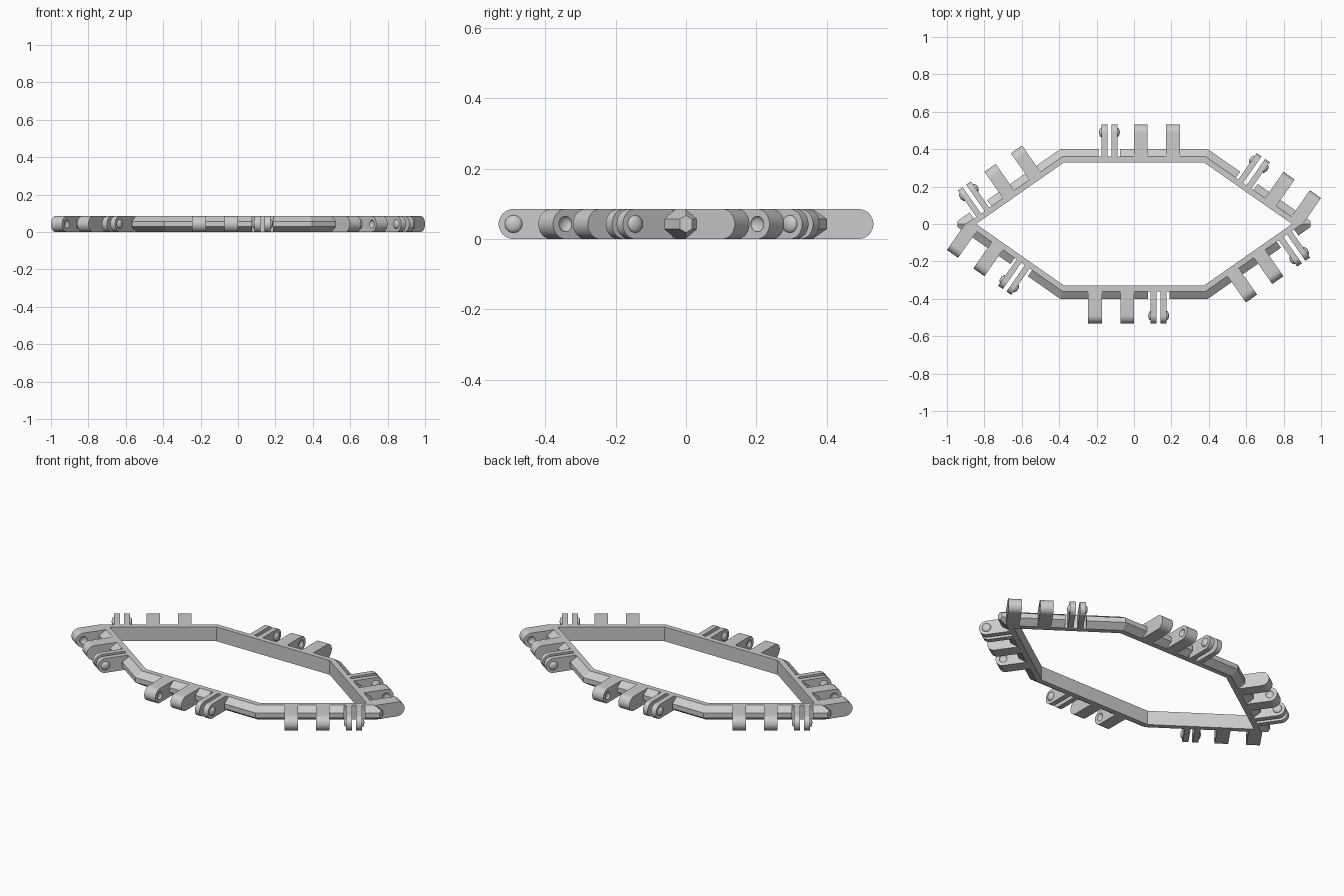
import bpy, bmesh
from math import pi, cos, sin, radians
from mathutils import Vector, Matrix

if "Cube" in bpy.data.objects:
    bpy.data.objects.remove(bpy.data.objects["Cube"], do_unlink=True)

H = 0.085            # overall height
MID = H / 2
REACH = 0.16         # hinge axis distance from the inner wall
LEDGE = 0.03         # width of the flat top of the ring

grey = bpy.data.materials.new("plain grey")
grey.use_nodes = True
grey.diffuse_color = (0.6, 0.6, 0.6, 1)
grey.node_tree.nodes["Principled BSDF"].inputs["Base Color"].default_value = (0.6, 0.6, 0.6, 1)


def make(name, bm, matrix=None):
    bmesh.ops.recalc_face_normals(bm, faces=bm.faces)
    me = bpy.data.meshes.new(name)
    bm.to_mesh(me)
    bm.free()
    me.materials.append(grey)
    ob = bpy.data.objects.new(name, me)
    bpy.context.collection.objects.link(ob)
    if matrix:
        ob.matrix_world = matrix
    return ob


def smooth(ob):
    ob.data.shade_smooth()
    ob.data.set_sharp_from_angle(angle=radians(32))


def cut(ob, bm):
    cutter = make("cutter", bm, ob.matrix_world.copy())
    cutter.hide_render = True
    bpy.context.view_layer.update()
    mod = ob.modifiers.new("cut", 'BOOLEAN')
    mod.operation, mod.solver, mod.object = 'DIFFERENCE', 'EXACT', cutter
    bpy.context.view_layer.objects.active = ob
    bpy.ops.object.modifier_apply(modifier=mod.name)
    bpy.data.objects.remove(cutter, do_unlink=True)


def add_tab(bm, x0, x1):
    """Flat tab with a rounded end, extruded from x0 to x1."""
    base = LEDGE - 0.001
    n = 24
    pts = [(base, 0)] + [(REACH + MID * cos(a), MID + MID * sin(a))
                         for a in (-pi / 2 + pi * i / n for i in range(n + 1))] + [(base, H)]
    face = bm.faces.new([bm.verts.new((x0, y, z)) for y, z in pts])
    new = bmesh.ops.extrude_face_region(bm, geom=[face])["geom"]
    bmesh.ops.translate(bm, vec=(x1 - x0, 0, 0),
                        verts=[v for v in new if isinstance(v, bmesh.types.BMVert)])


def add_dome(bm, x, depth, r):
    m = Matrix.Translation((x, REACH, MID)) @ Matrix.Diagonal((depth, r, r, 1)) @ Matrix.Rotation(pi / 2, 4, 'Y')
    bmesh.ops.create_uvsphere(bm, u_segments=24, v_segments=12, radius=1, matrix=m)


def add_box(bm, x0, x1, y0, y1, matrix):
    m = matrix @ Matrix.Translation(((x0 + x1) / 2, (y0 + y1) / 2, MID)) @ Matrix.Diagonal((x1 - x0, y1 - y0, 3 * H, 1))
    bmesh.ops.create_cube(bm, size=1, matrix=m)


# Hexagonal ring: a bevelled section mitred around the corners
a, b, tip = 0.373, 0.33, 0.845
corners = [Vector(p) for p in ((a, b), (tip, 0), (a, -b), (-a, -b), (-tip, 0), (-a, b))]
section = [(0, 0), (LEDGE, 0), (0.07, 0.028), (0.07, 0.057), (LEDGE, H), (0, H)]


def normal(p, q):
    d = (q - p).normalized()
    return Vector((-d.y, d.x))


bm = bmesh.new()
loops = []
for i, p in enumerate(corners):
    n1, n2 = normal(corners[i - 1], p), normal(p, corners[(i + 1) % 6])
    miter = (n1 + n2) / (1 + n1.dot(n2))
    loops.append([bm.verts.new((*(p + miter * u), z)) for u, z in section])
for i in range(6):
    l, m = loops[i], loops[(i + 1) % 6]
    for j in range(6):
        k = (j + 1) % 6
        bm.faces.new((l[j], l[k], m[k], m[j]))
# Blunt the two pointed ends
for s in (1, -1):
    res = bmesh.ops.bisect_plane(bm, geom=bm.verts[:] + bm.edges[:] + bm.faces[:],
                                 plane_co=(s * 0.943, 0, 0), plane_no=(s, 0, 0), clear_outer=True)
    bmesh.ops.holes_fill(bm, edges=[e for e in res["geom_cut"] if isinstance(e, bmesh.types.BMEdge)])
ring = make("hexagonal_ring", bm)

# Local frame of each side: origin on the inner wall, y outward
slant = (corners[1] - corners[0]).normalized()
angle = slant.angle(Vector((1, 0)))
dist = tip * sin(angle)
frames = {}
for half, turn in (("back", 0), ("front", pi)):
    R = Matrix.Rotation(turn, 4, 'Z')
    frames[half] = R @ Matrix.Translation((0, b, 0))
    for side, s in (("right", 1), ("left", -1)):
        frames[f"{half}_{side}"] = R @ Matrix.Rotation(-s * angle, 4, 'Z') @ Matrix.Translation((s * 0.495, dist, 0))

# Notches in the ring around the snap prongs
bm = bmesh.new()
for m in frames.values():
    add_box(bm, -0.19, -0.076, LEDGE, 0.12, m)
cut(ring, bm)

for name, m in frames.items():
    # Pair of solid hinge knuckles with dimples on their facing sides
    for label, x0, x1, face in (("inner", 0, 0.073, 0.073), ("outer", 0.172, 0.245, 0.172)):
        bm = bmesh.new()
        add_tab(bm, x0, x1)
        knuckle = make(f"{name}_{label}_knuckle", bm, m)
        bm = bmesh.new()
        add_dome(bm, face, 0.012, 0.022)
        cut(knuckle, bm)
        smooth(knuckle)
    # Split snap hinge: two thin prongs with outward domes
    for label, x0, x1, face in (("first", -0.174, -0.143, -0.174), ("second", -0.12, -0.089, -0.089)):
        bm = bmesh.new()
        add_tab(bm, x0, x1)
        smooth(make(f"{name}_{label}_prong", bm, m))
        bm = bmesh.new()
        add_dome(bm, face, 0.013, 0.025)
        smooth(make(f"{name}_{label}_snap_dome", bm, m))
